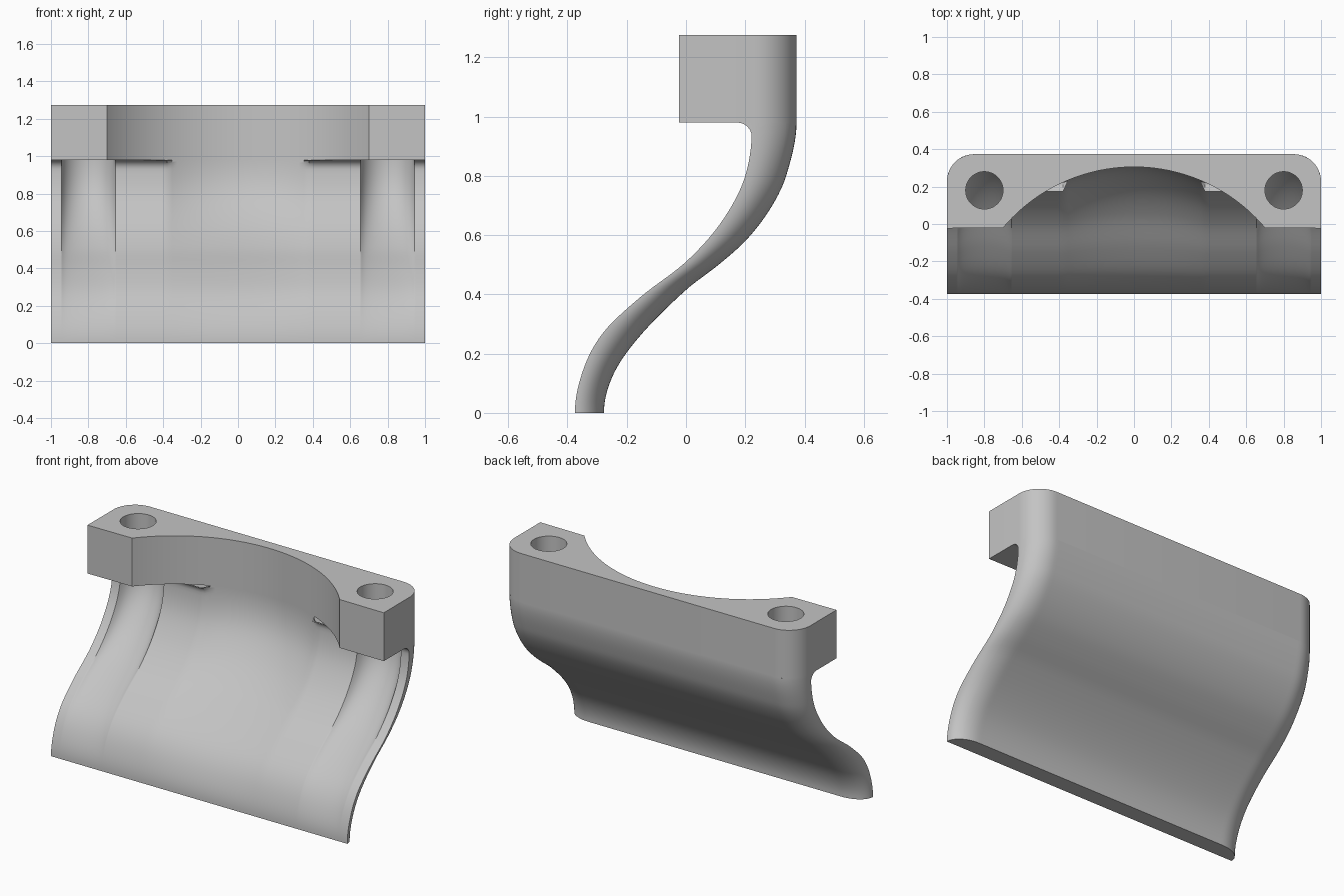
import bpy
import math

cube = bpy.data.objects.get("Cube")
if cube:
    bpy.data.objects.remove(cube, do_unlink=True)

grey = bpy.data.materials.new("light grey")
grey.use_nodes = True
grey.diffuse_color = (0.55, 0.55, 0.55, 1)
grey.node_tree.nodes["Principled BSDF"].inputs["Base Color"].default_value = (0.55, 0.55, 0.55, 1)

BACK_Y, FRONT_Y = 0.373, -0.023
LEDGE_Z, TOP_Z = 0.98, 1.275
WALL_Y = 0.223                       # front of the plate just below the flange
CORNER_R, FILLET_R = 0.145, 0.05
BOLT_X, BOLT_Y, HOLE_R, CHANNEL_R = 0.8, 0.18, 0.1, 0.15
ARC_R, ARC_Y = 0.916, -0.611         # large round cutout

# S-shaped side profiles as (z, y)
FRONT = [(0, -.375), (.145, -.347), (.27, -.28), (.39, -.155), (.51, 0),
         (.645, .12), (.8, .2), (.98, WALL_Y)]
BACK = [(0, -.277), (.13, -.245), (.26, -.155), (.415, 0), (.5, .11),
        (.585, .205), (.69, .285), (.8, .338), (.98, BACK_Y)]


def smooth_curve(points, z):
    """Cubic interpolation, vertical at both ends."""
    def slope(i):
        if i in (0, len(points) - 1):
            return 0
        (z0, y0), (z1, y1) = points[i - 1], points[i + 1]
        return (y1 - y0) / (z1 - z0)
    i = max(k for k in range(len(points) - 1) if points[k][0] <= z)
    (z0, y0), (z1, y1) = points[i], points[i + 1]
    h = z1 - z0
    t = (z - z0) / h
    return (y0 * (1 + 2 * t) * (1 - t) ** 2 + y1 * t * t * (3 - 2 * t)
            + h * t * (1 - t) * (slope(i) * (1 - t) - slope(i + 1) * t))


def front_y(x, z):
    base = smooth_curve(FRONT, z)
    rise = max(0, z - (LEDGE_Z - FILLET_R))
    fillet = FILLET_R - math.sqrt(max(0, FILLET_R ** 2 - rise ** 2))
    # round cutout and bolt channels, fading out toward the bottom
    cut = ARC_Y + math.sqrt(ARC_R ** 2 - x * x) if abs(x) < 0.7 else -1
    dx = abs(x) - BOLT_X
    if abs(dx) <= CHANNEL_R + 1e-6:
        cut = max(cut, BOLT_Y + math.sqrt(max(0, CHANNEL_R ** 2 - dx * dx)))
    t = z / LEDGE_Z
    fade = t * t * (3 - 2 * t)
    return max(base - fillet, base + max(cut - WALL_Y, -FILLET_R) * fade if cut > WALL_Y else -9)


def back_y(x, z):
    y = smooth_curve(BACK, z)
    depth = min(CORNER_R, 0.97 * (y - smooth_curve(FRONT, z)))
    u = max(0, abs(x) - 1 + CORNER_R) / CORNER_R
    return y - depth * (1 - math.sqrt(max(0, 1 - u * u)))


def finish(obj):
    obj.data.materials.clear()
    obj.data.materials.append(grey)
    bpy.ops.object.select_all(action='DESELECT')
    obj.select_set(True)
    bpy.context.view_layer.objects.active = obj
    bpy.ops.object.shade_smooth_by_angle(angle=math.radians(32))


# Curved plate: front and back sheets joined around the rim
half = [i * 0.65 / 24 for i in range(1, 25)]
half += [BOLT_X - CHANNEL_R * math.cos(math.pi * i / 24) for i in range(1, 25)]
half += [1 - CORNER_R * (1 - math.sin(math.radians(a))) for a in (45, 52, 60, 67, 74, 82, 90)]
half = sorted({round(x, 4) for x in half})
xs = [-x for x in reversed(half)] + [0] + half
zs = [0.93 * i / 48 for i in range(49)]
zs += [LEDGE_Z - FILLET_R + FILLET_R * math.sin(math.radians(a)) for a in range(15, 91, 15)]
n, m = len(xs), len(zs)
verts = [(x, f(x, z), z) for f in (front_y, back_y) for z in zs for x in xs]
B = n * m
faces = []
for r in range(m - 1):
    for c in range(n - 1):
        a = r * n + c
        faces.append((a, a + 1, a + n + 1, a + n))
        faces.append((B + a, B + a + n, B + a + n + 1, B + a + 1))
    a, b = r * n, r * n + n - 1
    faces.append((a, a + n, B + a + n, B + a))
    faces.append((b, B + b, B + b + n, b + n))
faces += [(c, B + c, B + c + 1, c + 1) for c in range(n - 1)]
mesh = bpy.data.meshes.new("curved_plate")
mesh.from_pydata(verts, [], faces)
plate = bpy.data.objects.new("curved_plate", mesh)
bpy.context.collection.objects.link(plate)
finish(plate)


# Flange: filled outline with two bolt holes, extruded
def arc(cx, cy, r, start, end, steps):
    angles = [math.radians(start + (end - start) * i / steps) for i in range(steps + 1)]
    return [(cx + r * math.cos(a), cy + r * math.sin(a)) for a in angles]


sweep = math.degrees(math.acos(0.7 / ARC_R))
cx, cy = 1 - CORNER_R, BACK_Y - CORNER_R
outline = [(1, FRONT_Y)] + arc(cx, cy, CORNER_R, 0, 90, 12)
outline += arc(-cx, cy, CORNER_R, 90, 180, 12) + [(-1, FRONT_Y)]
outline += arc(0, ARC_Y, ARC_R, 180 - sweep, sweep, 64)
holes = [arc(s * BOLT_X, BOLT_Y, HOLE_R, 0, 352.5, 47) for s in (-1, 1)]

curve = bpy.data.curves.new("flange", 'CURVE')
curve.dimensions = '2D'
curve.fill_mode = 'BOTH'
curve.extrude = (TOP_Z - LEDGE_Z) / 2
for loop in [outline] + holes:
    spline = curve.splines.new('POLY')
    spline.points.add(len(loop) - 1)
    for p, (x, y) in zip(spline.points, loop):
        p.co = (x, y, 0, 1)
    spline.use_cyclic_u = True
flange = bpy.data.objects.new("flange", curve)
flange.location.z = (TOP_Z + LEDGE_Z) / 2
bpy.context.collection.objects.link(flange)
bpy.ops.object.select_all(action='DESELECT')
flange.select_set(True)
bpy.context.view_layer.objects.active = flange
bpy.ops.object.convert(target='MESH')
finish(bpy.context.view_layer.objects.active)
